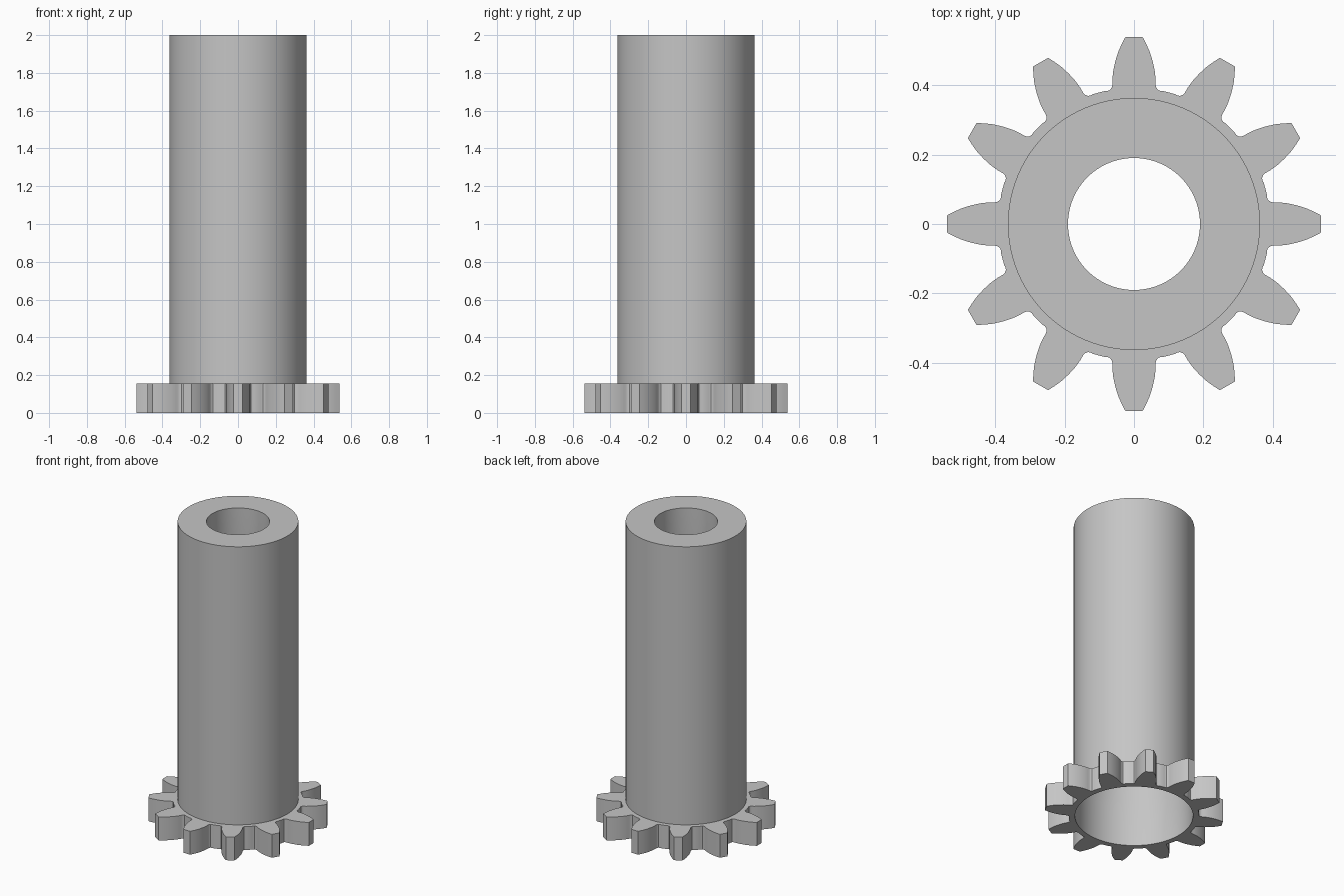
import bpy, bmesh, math
from mathutils import Matrix, Vector

cube = bpy.data.objects.get("Cube")
if cube:
    bpy.data.objects.remove(cube, do_unlink=True)

# Single plain grey material
grey = bpy.data.materials.new("light grey")
colour = (0.56, 0.56, 0.56, 1.0)
grey.diffuse_color = colour
grey.use_nodes = True
grey.node_tree.nodes["Principled BSDF"].inputs["Base Color"].default_value = colour

TEETH = 12
OUTER_R = 0.363
GEAR_H = 0.155


def bridge_rings(name, rings, closed):
    """Skin a list of equal rings, joining the last to the first if closed."""
    bm = bmesh.new()
    loops = [[bm.verts.new(p) for p in ring] for ring in rings]
    n = len(loops[0])
    pairs = list(zip(loops, loops[1:]))
    if closed:
        pairs.append((loops[-1], loops[0]))
    for a, b in pairs:
        for i in range(n):
            j = (i + 1) % n
            bm.faces.new((a[i], a[j], b[j], b[i]))
    bmesh.ops.recalc_face_normals(bm, faces=bm.faces)
    mesh = bpy.data.meshes.new(name)
    bm.to_mesh(mesh)
    bm.free()
    mesh.materials.append(grey)
    obj = bpy.data.objects.new(name, mesh)
    bpy.context.collection.objects.link(obj)
    bpy.ops.object.select_all(action='DESELECT')
    obj.select_set(True)
    bpy.context.view_layer.objects.active = obj
    bpy.ops.object.shade_smooth_by_angle(angle=math.radians(30))
    return obj


def circle(radius, z, count=96):
    steps = [math.tau * i / count for i in range(count)]
    return [(radius * math.cos(a), radius * math.sin(a), z) for a in steps]


# Hollow shaft: wide lower bore tapering to the narrow upper bore
profile = [(0.355, 0), (0.355, 0.26), (0.19, 1.0), (0.19, 2),
           (OUTER_R, 2), (OUTER_R, 0)]
bridge_rings("hollow_shaft", [circle(r, z) for r, z in profile], True)

# Tooth flank from the tip down to the root fillet, tooth pointing along +y
flank = [(0.025, 0.538), (0.036, 0.517), (0.046, 0.494), (0.054, 0.468),
         (0.060, 0.440), (0.0625, 0.415), (0.062, 0.402), (0.064, 0.393),
         (0.069, 0.386), (0.076, 0.383), (0.084, 0.383)]
tooth = [(-x, y) for x, y in reversed(flank)] + flank

# Gear outline: the tooth repeated clockwise round the axis
outline = []
for k in range(TEETH):
    turn = Matrix.Rotation(-math.tau * k / TEETH, 2)
    outline += [turn @ Vector(p) for p in tooth]
bore = [p.normalized() * (OUTER_R - 0.002) for p in outline]


def at_height(points, z):
    return [(p.x, p.y, z) for p in points]


# Gear ring around the foot of the shaft
bridge_rings("gear_ring", [at_height(bore, 0), at_height(outline, 0),
                           at_height(outline, GEAR_H), at_height(bore, GEAR_H)], True)
